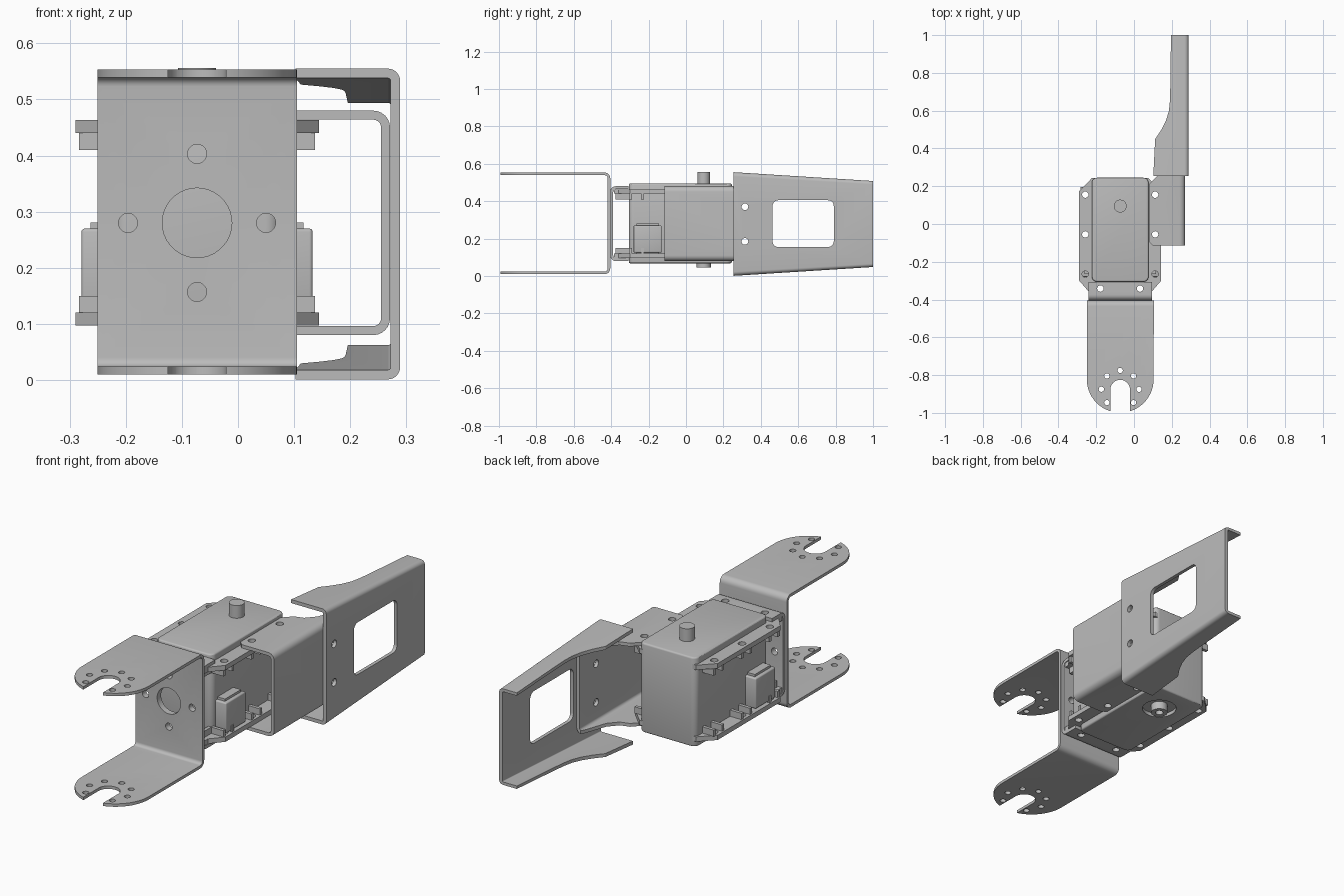
import bpy, bmesh, math

cube = bpy.data.objects.get("Cube")
if cube:
    bpy.data.objects.remove(cube, do_unlink=True)

metal = bpy.data.materials.new("plain grey")
metal.use_nodes = True
grey = (0.5, 0.5, 0.5, 1)
metal.diffuse_color = grey
metal.node_tree.nodes["Principled BSDF"].inputs["Base Color"].default_value = grey

MID = 0.28      # mid height of the actuator
CX = -0.073     # actuator centre line
PLACE = {"x": lambda u, v, w: (w, u, v),
         "y": lambda u, v, w: (u, w, v),
         "z": lambda u, v, w: (u, v, w)}


def add_prism(bm, pts, axis, lo, hi):
    rings = [[bm.verts.new(PLACE[axis](u, v, w)) for u, v in pts] for w in (lo, hi)]
    bm.faces.new(rings[0])
    bm.faces.new(rings[1])
    n = len(pts)
    for i in range(n):
        j = (i + 1) % n
        bm.faces.new((rings[0][i], rings[0][j], rings[1][j], rings[1][i]))


def solid(name, prisms):
    """One object from a list of (outline, axis, low, high)."""
    bm = bmesh.new()
    for p in prisms:
        add_prism(bm, *p)
    bmesh.ops.recalc_face_normals(bm, faces=bm.faces)
    mesh = bpy.data.meshes.new(name)
    bm.to_mesh(mesh)
    bm.free()
    mesh.materials.append(metal)
    ob = bpy.data.objects.new(name, mesh)
    bpy.context.collection.objects.link(ob)
    return ob


def apply(ob, mod):
    bpy.context.view_layer.objects.active = ob
    bpy.ops.object.modifier_apply(modifier=mod.name)


def carve(ob, prisms, operation="DIFFERENCE"):
    cutter = solid("cutter", prisms)
    mod = ob.modifiers.new("carve", "BOOLEAN")
    mod.operation, mod.solver, mod.object = operation, "EXACT", cutter
    apply(ob, mod)
    bpy.data.objects.remove(cutter, do_unlink=True)


def round_edges(ob, width):
    mod = ob.modifiers.new("round", "BEVEL")
    mod.width, mod.segments, mod.limit_method = width, 3, "ANGLE"
    apply(ob, mod)


def arc(cx, cy, r, a0, a1, n=8):
    return [(cx + r * math.cos(math.radians(a0 + (a1 - a0) * i / n)),
             cy + r * math.sin(math.radians(a0 + (a1 - a0) * i / n))) for i in range(n + 1)]


def circle(cx, cy, r, n=28):
    return arc(cx, cy, r, 0, 360, n)[:-1]


def rect(u0, u1, v0, v1, r=0):
    if not r:
        return [(u0, v0), (u1, v0), (u1, v1), (u0, v1)]
    return (arc(u0 + r, v0 + r, r, 180, 270) + arc(u1 - r, v0 + r, r, 270, 360)
            + arc(u1 - r, v1 - r, r, 0, 90) + arc(u0 + r, v1 - r, r, 90, 180))


def channel(tip, web, z0, z1, t, r):
    """Bent sheet section: two flanges joined by a web, rounded bends."""
    s = 1 if tip > web else -1
    c = web + s * r

    def side(off, rad):
        low = [(c - s * (u - c), v) for u, v in arc(c, z0 + r, rad, 270, 360, 6)]
        high = [(c - s * (u - c), v) for u, v in arc(c, z1 - r, rad, 0, 90, 6)]
        return [(tip, z0 + off)] + low + high + [(tip, z1 - off)]
    return side(0, r) + side(t, r - t)[::-1]


# Front fork: bent strip with rounded, slotted ends
fork = solid("front_fork", [(channel(-1.02, -0.405, 0.01, 0.553, 0.014, 0.03), "x", -0.25, 0.105)])
fork_plan = [(0.105, -0.4), (-0.25, -0.4)] + arc(CX, -0.822, 0.177, 180, 360, 28)
carve(fork, [(fork_plan, "z", -0.1, 0.7)], "INTERSECT")
slot = [(CX + 0.052, -1.1)] + arc(CX, -0.877, 0.052, 0, 180, 16) + [(CX - 0.052, -1.1)]
ring = [circle(CX + 0.1 * math.cos(a), -0.875 + 0.1 * math.sin(a), 0.014, 16)
        for a in [math.radians(d) for d in range(-45, 226, 45)]]
carve(fork, [(p, "z", -0.1, 0.7) for p in [slot] + ring])
web_holes = [circle(CX, MID, 0.062, 36)] + [circle(CX + dx, MID + dz, 0.017, 20) for dx, dz in
                                            ((0.123, 0), (-0.123, 0), (0, 0.123), (0, -0.123))]
carve(fork, [(p, "y", -0.45, -0.38) for p in web_holes])

# Front clevis joining the fork to the actuator ears
clevis = solid("front_clevis", [(channel(-0.308, -0.405, 0.08, 0.48, 0.016, 0.03), "x", -0.24, 0.095)])
front_holes = [circle(CX + s * 0.105, -0.342, 0.017, 16) for s in (-1, 1)]
carve(clevis, [(p, "z", -0.1, 0.7) for p in front_holes])
carve(clevis, [(p, "y", -0.45, -0.38) for p in web_holes])

# Side bracket on the left ears, its web reaching back under the arm
side = solid("side_bracket", [(channel(0.07, 0.271, 0.08, 0.48, 0.016, 0.03), "y", -0.115, 0.44)])
side_plan = [(0.1, -0.115), (0.3, -0.115), (0.3, 0.44), (0.25, 0.44), (0.205, 0.31),
             (0.165, 0.265), (0.12, 0.252), (0.08, 0.21), (0.08, -0.095)]
carve(side, [(side_plan, "z", -0.1, 0.7)], "INTERSECT")
side_holes = [circle(CX + 0.185, y, 0.017, 16) for y in (-0.055, 0.155)]
bolt_holes = [circle(0.315, z, 0.018, 16) for z in (0.185, 0.37)]
carve(side, [(p, "z", -0.1, 0.7) for p in side_holes])
carve(side, [(p, "x", 0.2, 0.35) for p in bolt_holes])

# Rear arm: tapering channel with swept flanges and a window
arm = solid("rear_arm", [(channel(0.08, 0.289, 0.001, 0.555, 0.017, 0.022), "y", 0.255, 1.0)])
for v in arm.data.vertices:
    if v.co.y > 0.9:
        v.co.z = 0.278 + (v.co.z - 0.278) * 0.83
sweep = [(0.19, 0.65), (0.185, 0.6), (0.17, 0.55), (0.145, 0.5), (0.112, 0.45), (0.102, 0.25)]
carve(arm, [([(0.3, 0.25), (0.3, 1.1), (0.197, 1.1), (0.192, 0.72)] + sweep, "z", -0.1, 0.7)], "INTERSECT")
window = rect(0.463, 0.79, 0.155, 0.405, 0.03)
carve(arm, [(p, "x", 0.2, 0.35) for p in bolt_holes + [window]])

# Actuator body
body = solid("actuator_body", [(rect(CX - 0.15, CX + 0.15, -0.306, 0.245, 0.028), "z", 0.068, 0.495)])
round_edges(body, 0.008)
SHAFT_Y = 0.095
carve(body, [(circle(CX, SHAFT_Y, 0.078), "z", 0, 0.085)])

# Ears with screw holes, above and below
half = [(0, -0.385), (0.165, -0.385), (0.165, -0.36), (0.217, -0.3), (0.217, 0.175), (0.15, 0.243), (0, 0.243)]
ear_plan = [(CX + u, v) for u, v in half] + [(CX - u, v) for u, v in half[-2:0:-1]]
ear_holes = [circle(CX + s * 0.185, y, 0.017, 16) for s in (-1, 1) for y in (-0.265, -0.055, 0.155)]
for name, sign in (("upper", 1), ("lower", -1)):
    ears = solid(name + "_ears", [(ear_plan, "z", *sorted((MID + sign * 0.16, MID + sign * 0.183)))])
    carve(ears, [(p, "z", -0.1, 0.7) for p in front_holes + ear_holes])
    # Nut pockets, one U-shaped wall per screw
    pads = []
    lo, hi = sorted((MID + sign * 0.13, MID + sign * 0.161))
    for s in (-1, 1):
        for y in (-0.265, -0.055, 0.155):
            for e in (-0.032, 0.032):
                x0, x1 = sorted((CX + s * 0.145, CX + s * 0.21))
                pads.append((rect(x0, x1, y + e - 0.008, y + e + 0.008), "z", lo, hi))
        for e in (-0.032, 0.032):
            x = CX + s * 0.105 + e
            pads.append((rect(x - 0.008, x + 0.008, -0.378, -0.3), "z", lo, hi))
    solid(name + "_nut_pockets", pads)

# Cable sockets, one block showing on both sides
socket = solid("cable_sockets", [(rect(CX - 0.206, CX + 0.206, -0.28, -0.13), "z", 0.125, 0.27)])
round_edges(socket, 0.006)
solid("socket_mounts", [(rect(CX - 0.19, CX + 0.19, -0.265, -0.145), "z", 0.12, 0.281)])

# Output shaft above, bearing boss below
shaft = solid("output_shaft", [(circle(CX, SHAFT_Y, 0.034), "z", 0.49, 0.556)])
boss = solid("bearing_boss", [(circle(CX, SHAFT_Y, 0.038), "z", 0.046, 0.09)])
carve(boss, [(circle(CX, SHAFT_Y, 0.018), "z", 0, 0.07)])

# Smooth bends, sharp sheet edges
bpy.ops.object.select_all(action="DESELECT")
for ob in (fork, clevis, side, arm, body, shaft, boss, socket):
    ob.select_set(True)
bpy.context.view_layer.objects.active = body
bpy.ops.object.shade_smooth_by_angle(angle=math.radians(30))
